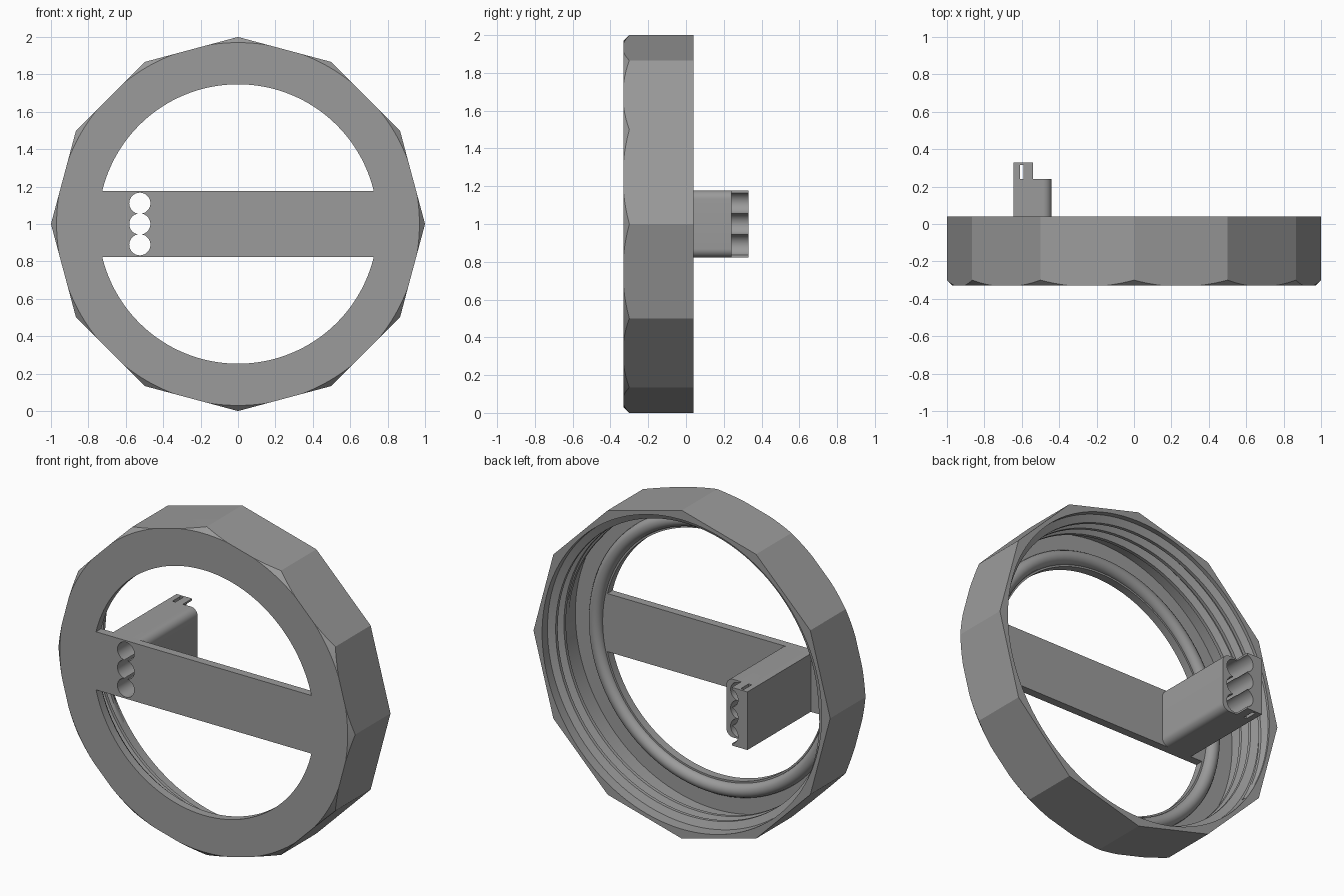
import bpy, bmesh, math

if "Cube" in bpy.data.objects:
    bpy.data.objects.remove(bpy.data.objects["Cube"])

CZ = 1.0                      # height of the ring's centre
FRONT, BACK = -0.33, 0.04     # ring depth
PLATE = -0.28                 # rear of the front plate and crossbar
BAR = 0.177                   # half height of the crossbar

grey = bpy.data.materials.new("grey plastic")
grey.diffuse_color = (0.33, 0.33, 0.33, 1)
grey.use_nodes = True
grey.node_tree.nodes["Principled BSDF"].inputs["Base Color"].default_value = grey.diffuse_color


def make(name, bm):
    bmesh.ops.recalc_face_normals(bm, faces=bm.faces)
    me = bpy.data.meshes.new(name)
    bm.to_mesh(me)
    bm.free()
    me.materials.append(grey)
    ob = bpy.data.objects.new(name, me)
    bpy.context.collection.objects.link(ob)
    return ob


def loft(name, sections):
    """Join equal-length (x, z) outlines placed at given y values."""
    bm = bmesh.new()
    rows = [[bm.verts.new((x, y, CZ + z)) for x, z in pts] for y, pts in sections]
    for a, b in zip(rows, rows[1:]):
        for i in range(len(a)):
            j = (i + 1) % len(a)
            bm.faces.new((a[i], a[j], b[j], b[i]))
    bm.faces.new(rows[0])
    bm.faces.new(rows[-1])
    return make(name, bm)


def extrude(name, pts, y0, y1):
    return loft(name, [(y0, pts), (y1, pts)])


def arc(r, n, a0=0, a1=2 * math.pi, cx=0, cz=0, closed=True):
    k = n if closed else n - 1
    return [(cx + r * math.cos(a0 + (a1 - a0) * i / k),
             cz + r * math.sin(a0 + (a1 - a0) * i / k)) for i in range(n)]


def rect(x0, x1, z0, z1):
    return [(x0, z0), (x1, z0), (x1, z1), (x0, z1)]


def boolean(ob, tool, op='DIFFERENCE', keep=False):
    m = ob.modifiers.new(op, 'BOOLEAN')
    m.operation, m.object, m.solver = op, tool, 'EXACT'
    bpy.context.view_layer.objects.active = ob
    bpy.ops.object.modifier_apply(modifier=m.name)
    if not keep:
        bpy.data.objects.remove(tool)


def smooth(ob, angle=25):
    bpy.ops.object.select_all(action='DESELECT')
    ob.select_set(True)
    bpy.context.view_layer.objects.active = ob
    bpy.ops.object.shade_smooth_by_angle(angle=math.radians(angle))


# Twelve-sided cap body with a conical chamfer on the front corners
cap = extrude("cap_body", arc(1.0, 12), FRONT, BACK)
cone = loft("chamfer_cone", [(FRONT - 0.02, arc(0.95, 192)), (FRONT + 0.08, arc(1.05, 192)),
                             (BACK + 0.1, arc(1.05, 192))])
boolean(cap, cone, 'INTERSECT')

# Bore open to the back
boolean(cap, extrude("bore_cutter", arc(0.942, 128), PLATE, BACK + 0.1))

# Two openings that leave the crossbar between them
R = 0.747
t = math.asin(BAR / R)
for a in (t, math.pi + t):
    pts = arc(R, 64, a, a + math.pi - 2 * t, closed=False)
    boolean(cap, extrude("opening_cutter", pts, FRONT - 0.1, PLATE + 0.1))

# Sealing bead around the openings
bm = bmesh.new()
N, M = 96, 16
rows = []
for i in range(N):
    u = 2 * math.pi * i / N
    row = []
    for j in range(M):
        v = 2 * math.pi * j / M
        r = 0.80 + 0.042 * math.cos(v)
        row.append(bm.verts.new((r * math.cos(u), PLATE + 0.042 * math.sin(v), CZ + r * math.sin(u))))
    rows.append(row)
for i in range(N):
    for j in range(M):
        a, b, k = rows[i], rows[(i + 1) % N], (j + 1) % M
        bm.faces.new((a[j], b[j], b[k], a[k]))
smooth(make("sealing_bead", bm), 40)

# Helical thread ridge inside the bore, fading out at both ends
bm = bmesh.new()
TURNS, STEPS, PITCH = 2.6, 96, 0.08
total = int(TURNS * STEPS)
rows = []
for i in range(total + 1):
    u = 2 * math.pi * i / STEPS
    y = -0.2 + PITCH * i / STEPS
    h = 0.04 * min(1, i / 10, (total - i) / 10) + 0.002
    sec = [(0.946, -0.03), (0.942 - h, -0.01), (0.942 - h, 0.01), (0.946, 0.03)]
    rows.append([bm.verts.new((r * math.cos(u), y + d, CZ + r * math.sin(u))) for r, d in sec])
for a, b in zip(rows, rows[1:]):
    for j in range(4):
        k = (j + 1) % 4
        bm.faces.new((a[j], b[j], b[k], a[k]))
bm.faces.new(rows[0])
bm.faces.new(rows[-1])
smooth(make("screw_thread", bm))

# Holder block on the crossbar, rounded on its inner side
c = 0.045
outline = ([(-0.645, BAR), (-0.645, -BAR)]
           + arc(c, 9, -math.pi / 2, 0, -0.44 - c, -BAR + c, False)
           + arc(c, 9, 0, math.pi / 2, -0.44 - c, BAR - c, False))
holder = extrude("tube_holder", outline, PLATE - 0.01, 0.33)

# Step at the tip and the narrow tie slot
boolean(holder, extrude("step_cutter", rect(-0.54, -0.3, -0.3, 0.3), 0.24, 0.5))
boolean(holder, extrude("slot_cutter", rect(-0.61, -0.59, -0.3, 0.3), 0.24, 0.315))

# Three round channels through the holder and the crossbar
for z in (-0.111, 0, 0.111):
    tool = extrude("channel_cutter", arc(0.0565, 40, cx=-0.525, cz=z), FRONT - 0.1, 0.5)
    boolean(holder, tool, keep=True)
    boolean(cap, tool)

smooth(holder)
smooth(cap, 20)
